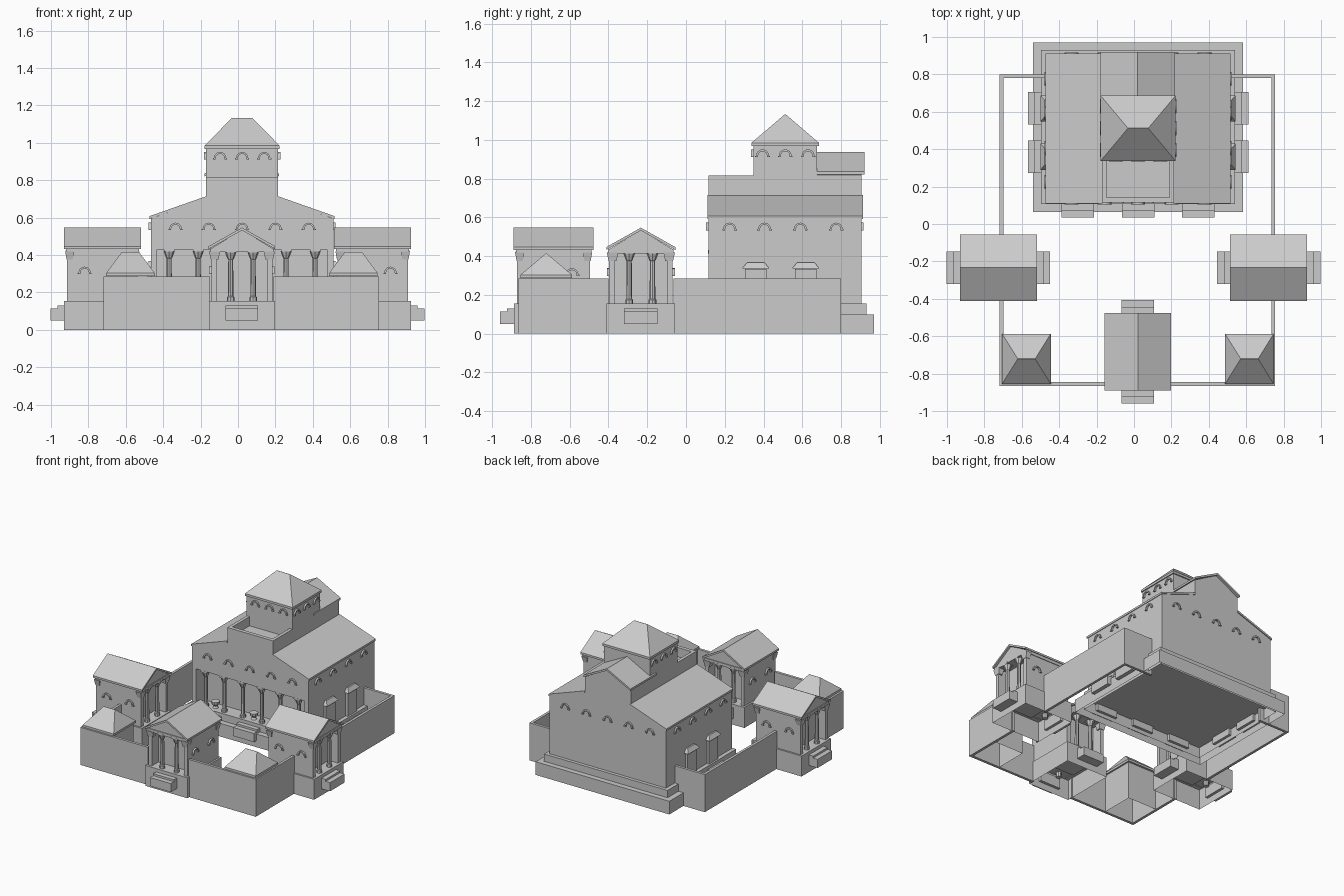
import bpy, bmesh, math
from mathutils import Matrix, Vector

if "Cube" in bpy.data.objects:
    bpy.data.objects.remove(bpy.data.objects["Cube"])

M = Matrix.Identity(4)          # current placement for local parts


def mesh(name, verts, faces):
    bm = bmesh.new()
    vs = [bm.verts.new(M @ Vector(v)) for v in verts]
    for f in faces:
        bm.faces.new([vs[i] for i in f])
    bmesh.ops.recalc_face_normals(bm, faces=bm.faces[:])
    me = bpy.data.meshes.new(name)
    bm.to_mesh(me)
    bm.free()
    ob = bpy.data.objects.new(name, me)
    bpy.context.collection.objects.link(ob)
    return ob


def frustum(name, a, b, z0, z1, open_bottom=False):
    """Box or hipped shape: a and b are (x0, x1, y0, y1) at bottom and top."""
    v = [(r[i], r[j], z) for r, z in ((a, z0), (b, z1)) for i, j in ((0, 2), (1, 2), (1, 3), (0, 3))]
    f = [(4, 5, 6, 7)] + [(i, (i + 1) % 4, (i + 1) % 4 + 4, i + 4) for i in range(4)]
    if not open_bottom:
        f.append((3, 2, 1, 0))
    return mesh(name, v, f)


def box(name, x0, x1, y0, y1, z0, z1, open_bottom=False):
    r = (x0, x1, y0, y1)
    return frustum(name, r, r, z0, z1, open_bottom)


def prism(name, prof, y0, y1):
    """Extrude an x-z profile along y."""
    n = len(prof)
    v = [(x, y, z) for y in (y0, y1) for x, z in prof]
    f = [tuple(range(n)), tuple(range(2 * n - 1, n - 1, -1))]
    f += [(i, (i + 1) % n, (i + 1) % n + n, i + n) for i in range(n)]
    return mesh(name, v, f)


def gable_roof(name, cx, hw, y0, y1, ze, zr, t=0.015):
    prism(name, [(cx - hw, ze), (cx, zr), (cx + hw, ze), (cx + hw, ze - t),
                 (cx, zr - t), (cx - hw, ze - t)], y0, y1)


def lathe(name, x, y, prof, n=10):
    v = [(x + r * math.cos(2 * math.pi * k / n), y + r * math.sin(2 * math.pi * k / n), z)
         for r, z in prof for k in range(n)]
    f = [(i * n + k, i * n + (k + 1) % n, (i + 1) * n + (k + 1) % n, (i + 1) * n + k)
         for i in range(len(prof) - 1) for k in range(n)]
    f += [tuple(range(n)), tuple(range((len(prof) - 1) * n, len(prof) * n))]
    mesh(name, v, f)


def column(x, y, top=0.425):
    lathe("column", x, y, [(.02, .12), (.02, .175), (.015, .18), (.013, top - .05),
                           (.017, top - .045), (.03, top - .012)], 8)
    box("column_abacus", x - .028, x + .028, y - .028, y + .028, top - .012, top)


def arch(px, py, z, ang, r=.033):
    """Eyebrow moulding with small feet; ang turns it to face front/right/back/left."""
    global M
    keep = M
    M = M @ Matrix.Translation((px, py, z)) @ Matrix.Rotation(ang, 4, 'Z')
    k = 8
    outer = [(r * math.cos(math.pi * i / k), r * math.sin(math.pi * i / k)) for i in range(k + 1)]
    inner = [(x * .7, zz * .7) for x, zz in reversed(outer)]
    foot = r * 0.2
    prism("window_arch", [(r * 1.15, -foot), (r * 1.15, 0)] + outer + [(-r * 1.15, 0), (-r * 1.15, -foot),
          (-r * .7, -foot)] + inner + [(r * .7, -foot)], -.012, .005)
    M = keep


def steps(cx, y_wall, d, hw=.087):
    """Two floating steps leaving a wall at y_wall in direction d."""
    for i, (reach, top) in enumerate(((.035, .13), (.072, .115))):
        a, b = sorted((y_wall - d * .02, y_wall + d * reach))
        box("step", cx - hw, cx + hw, a, b, .05, top)


FRONT, RIGHT, BACK, LEFT = 0, math.pi / 2, math.pi, -math.pi / 2


def pavilion(x, y, ang):
    """Temple-fronted gatehouse, ridge along local y, open porch at both ends."""
    global M
    M = Matrix.Translation((x, y, 0)) @ Matrix.Rotation(ang, 4, 'Z')
    box("pavilion_base", -.176, .176, -.205, .205, 0, .155, True)
    box("pavilion_core", -.14, .14, -.11, .11, .14, .43)
    for s in (-1, 1):
        a, b = sorted((s * .135, s * .163))
        box("pavilion_side_wall", a, b, -.188, .188, .15, .43)
        steps(0, s * .205, s)
        for cx in (-.06, .06):
            column(cx, s * .168)
        for cx in (-.146, .146):
            frustum("corner_capital", (cx - .02, cx + .02, s * .175 - .016, s * .175 + .016),
                    (cx - .03, cx + .03, s * .175 - .024, s * .175 + .024), .375, .42)
        for yy in (-.095, .095):
            arch(s * .163, yy, .305, RIGHT if s > 0 else LEFT)
    box("pavilion_entablature", -.168, .168, -.195, .195, .415, .437)
    prism("pavilion_pediment", [(-.165, .435), (.165, .435), (0, .535)], -.19, .19)
    gable_roof("pavilion_roof", 0, .178, -.206, .206, .447, .547)
    M = Matrix.Identity(4)


pavilion(.021, -.683, 0)
pavilion(-.725, -.233, math.pi / 2)
pavilion(.72, -.233, math.pi / 2)

# Courtyard walls
X0, X1, T, H = -.718, .755, .02, .285
box("front_wall", X0, -.15, -.865, -.845, 0, H)
box("front_wall", .19, X1, -.865, -.845, 0, H)
for x in (X0, X1 - T):
    box("side_wall", x, x + T, -.865, -.4, 0, H)
    box("side_wall", x, x + T, -.065, .8, 0, H)
box("back_wall", X0, -.46, .78, .8, 0, H)
box("back_wall", .51, X1, .78, .8, 0, H)

# Corner towers
for cx in (-.575, .617):
    box("corner_tower", cx - .12, cx + .12, -.845, -.6, 0, .285, True)
    box("corner_tower_cornice", cx - .13, cx + .13, -.855, -.587, .287, .303)
    frustum("corner_tower_roof", (cx - .13, cx + .13, -.855, -.587),
            (cx - .047, cx + .047, -.722, -.72), .303, .415)

# Main hall plinth, with side walls and a recessed front porch
C = .022
box("hall_lower_plinth", C - .561, C + .561, .065, .97, 0, .1, True)
box("hall_upper_plinth", C - .518, C + .518, .107, .93, .02, .155, True)
box("hall_lower_walls", C - .488, C + .488, .22, .905, .14, .43)
for s in (-1, 1):
    a, b = sorted((C + s * .455, C + s * .488))
    box("porch_end_wall", a, b, .115, .23, .14, .43)
e, w = .488, .192
prism("hall_upper_walls", [(C - e, .43), (C + e, .43), (C + e, .595), (C + w, .7),
                           (C - w, .7), (C - e, .595)], .115, .905)
for s in (-1, 1):
    prism("aisle_roof", [(C + s * .495, .608), (C + s * .19, .715), (C + s * .19, .7), (C + s * .495, .593)],
          .11, .912)

# Clerestory: open terrace at front, gabled block behind
box("terrace_floor", C - w, C + w, .115, .35, .69, .745)
for s in (-1, 1):
    a, b = sorted((C + s * .168, C + s * w))
    box("terrace_parapet", a, b, .115, .35, .69, .815)
box("terrace_parapet", C - w, C + w, .115, .143, .69, .815)
prism("nave_walls", [(C - w, .69), (C + w, .69), (C + w, .818), (C, .922), (C - w, .818)], .6, .905)
gable_roof("nave_roof", C - .002, .198, .6, .92, .836, .937)

# Central tower
box("tower", C - w, C + w, .347, .677, .69, .972)
box("tower_cornice", C - .2, C + .2, .338, .686, .968, .985)
frustum("tower_roof", (C - .2, C + .2, .338, .686), (C - .055, C + .055, .511, .513), .985, 1.133)

# Eyebrow window arches
for dx in (-.356, -.178, 0, .178, .356):
    arch(C + dx, .115, .54, FRONT)
    arch(C + dx, .905, .54, BACK)
for s, ang in ((-1, LEFT), (1, RIGHT)):
    for y in (.225, .405, .59, .775):
        arch(C + s * .488, y, .54, ang)
    for y in (.395, .512, .63):
        arch(C + s * w, y, .918, ang)
for dx in (-.118, 0, .118):
    arch(C + dx, .347, .918, FRONT)

# Porch columns, bowls and steps
for dx in (.08, .235, .39):
    column(C + dx, .142, .432)
    column(C - dx, .142, .432)
for dx in (-.322, 0, .322):
    steps(C + dx, .107, -1)
    lathe("porch_bowl", C + dx, .16, [(.02, .155), (.012, .17), (.028, .185), (.03, .205), (.022, .21)], 10)

# Roofed side doors with steps
for s in (-1, 1):
    for y in (.36, .618):
        M = Matrix.Translation((C, y, 0)) @ Matrix.Rotation(s * math.pi / 2, 4, 'Z')
        box("side_door", -.055, .055, -.505, -.48, .155, .335)
        frustum("side_door_hood", (-.07, .07, -.522, -.48), (-.045, .045, -.5, -.48), .337, .367)
        steps(0, -.518, -1)
M = Matrix.Identity(4)
